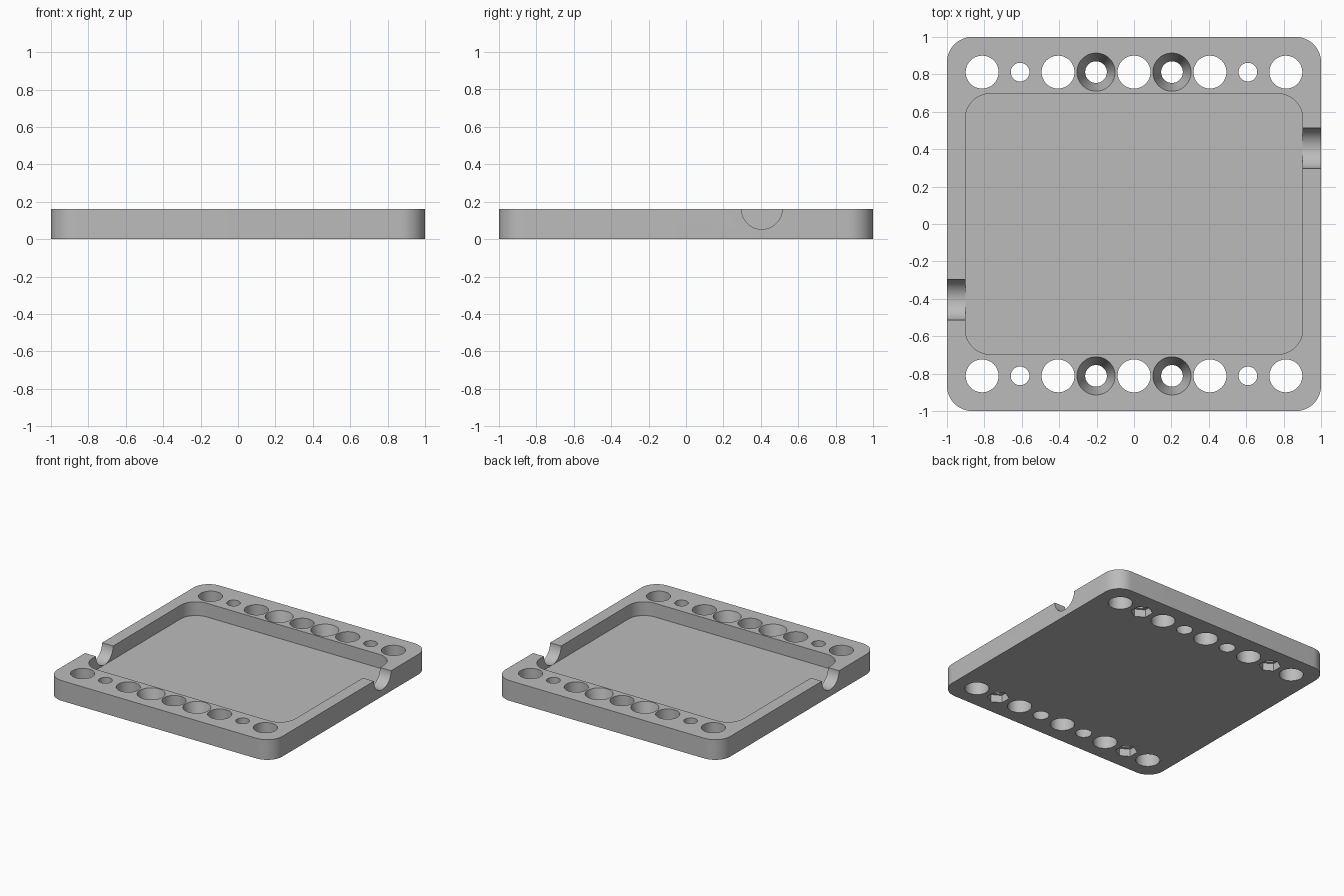
import bpy
import bmesh
from math import pi, sin, cos
from mathutils import Matrix

if "Cube" in bpy.data.objects:
    bpy.data.objects.remove(bpy.data.objects["Cube"], do_unlink=True)

HEIGHT = 0.162
FLOOR = 0.052
ROW_Y = 0.812
PITCH = 0.203
EXTRA = 0.02   # overshoot of cutters past the plate faces


def finish(name, bm):
    """Turn a bmesh into a linked object."""
    bmesh.ops.recalc_face_normals(bm, faces=bm.faces)
    mesh = bpy.data.meshes.new(name)
    bm.to_mesh(mesh)
    bm.free()
    obj = bpy.data.objects.new(name, mesh)
    bpy.context.collection.objects.link(obj)
    return obj


def rounded_slab(name, half_x, half_y, radius, z0, z1, steps=12):
    """Rounded rectangle extruded from z0 to z1."""
    bm = bmesh.new()
    verts = []
    for quarter, (sx, sy) in enumerate([(1, 1), (-1, 1), (-1, -1), (1, -1)]):
        for i in range(steps + 1):
            a = (quarter + i / steps) * pi / 2
            verts.append(bm.verts.new((sx * (half_x - radius) + radius * cos(a),
                                       sy * (half_y - radius) + radius * sin(a), z0)))
    face = bm.faces.new(verts)
    top = bmesh.ops.extrude_face_region(bm, geom=[face])["geom"]
    bmesh.ops.translate(bm, vec=(0, 0, z1 - z0),
                        verts=[v for v in top if isinstance(v, bmesh.types.BMVert)])
    return finish(name, bm)


def add_pin(bm, x, y, z0, z1, r0, r1, sides=48):
    """Upright cylinder or cone with radius r0 at z0 and r1 at z1."""
    bmesh.ops.create_cone(bm, cap_ends=True, segments=sides, radius1=r0, radius2=r1,
                          depth=z1 - z0, matrix=Matrix.Translation((x, y, (z0 + z1) / 2)))


def cut(target, cutter):
    cutter.hide_render = True
    mod = target.modifiers.new("cut", "BOOLEAN")
    mod.operation = "DIFFERENCE"
    mod.solver = "EXACT"
    mod.object = cutter
    bpy.ops.object.select_all(action="DESELECT")
    target.select_set(True)
    bpy.context.view_layer.objects.active = target
    bpy.ops.object.modifier_apply(modifier=mod.name)
    bpy.data.objects.remove(cutter, do_unlink=True)


# Plate with a shallow rounded pocket
tray = rounded_slab("tray", 1, 1, 0.135, 0, HEIGHT)
cut(tray, rounded_slab("pocket_cutter", 0.902, 0.697, 0.135, FLOOR, HEIGHT + EXTRA))

# Half-round cable notches through the side walls
bm = bmesh.new()
for side in (1, -1):
    place = Matrix.Translation((side * 0.96, side * 0.405, HEIGHT)) @ Matrix.Rotation(pi / 2, 4, "Y")
    bmesh.ops.create_cone(bm, cap_ends=True, segments=64, radius1=0.109, radius2=0.109,
                          depth=0.16, matrix=place)
cut(tray, finish("notch_cutter", bm))

# Rows of through holes: large, small and tapered
bm = bmesh.new()
taper = (0.102 - 0.058) / HEIGHT * EXTRA
for y in (ROW_Y, -ROW_Y):
    for i in range(-4, 5):
        low, high = {3: (0.05, 0.05),
                     1: (0.058 - taper, 0.102 + taper)}.get(abs(i), (0.088, 0.088))
        add_pin(bm, i * PITCH, y, -EXTRA, HEIGHT + EXTRA, low, high)
cut(tray, finish("hole_cutter", bm))

# Hexagonal nut recesses under the small holes
bm = bmesh.new()
for y in (ROW_Y, -ROW_Y):
    for side in (1, -1):
        add_pin(bm, side * 3 * PITCH, y, -EXTRA, 0.06, 0.08, 0.08, sides=6)
cut(tray, finish("nut_cutter", bm))

# Single grey material
grey = bpy.data.materials.new("plain_grey")
grey.use_nodes = True
colour = (0.5, 0.5, 0.5, 1)
grey.diffuse_color = colour
grey.node_tree.nodes["Principled BSDF"].inputs["Base Color"].default_value = colour
tray.data.materials.clear()
tray.data.materials.append(grey)

# Smooth the curved walls, keep the edges sharp
bpy.ops.object.select_all(action="DESELECT")
tray.select_set(True)
bpy.context.view_layer.objects.active = tray
bpy.ops.object.shade_smooth_by_angle(angle=pi / 6)
